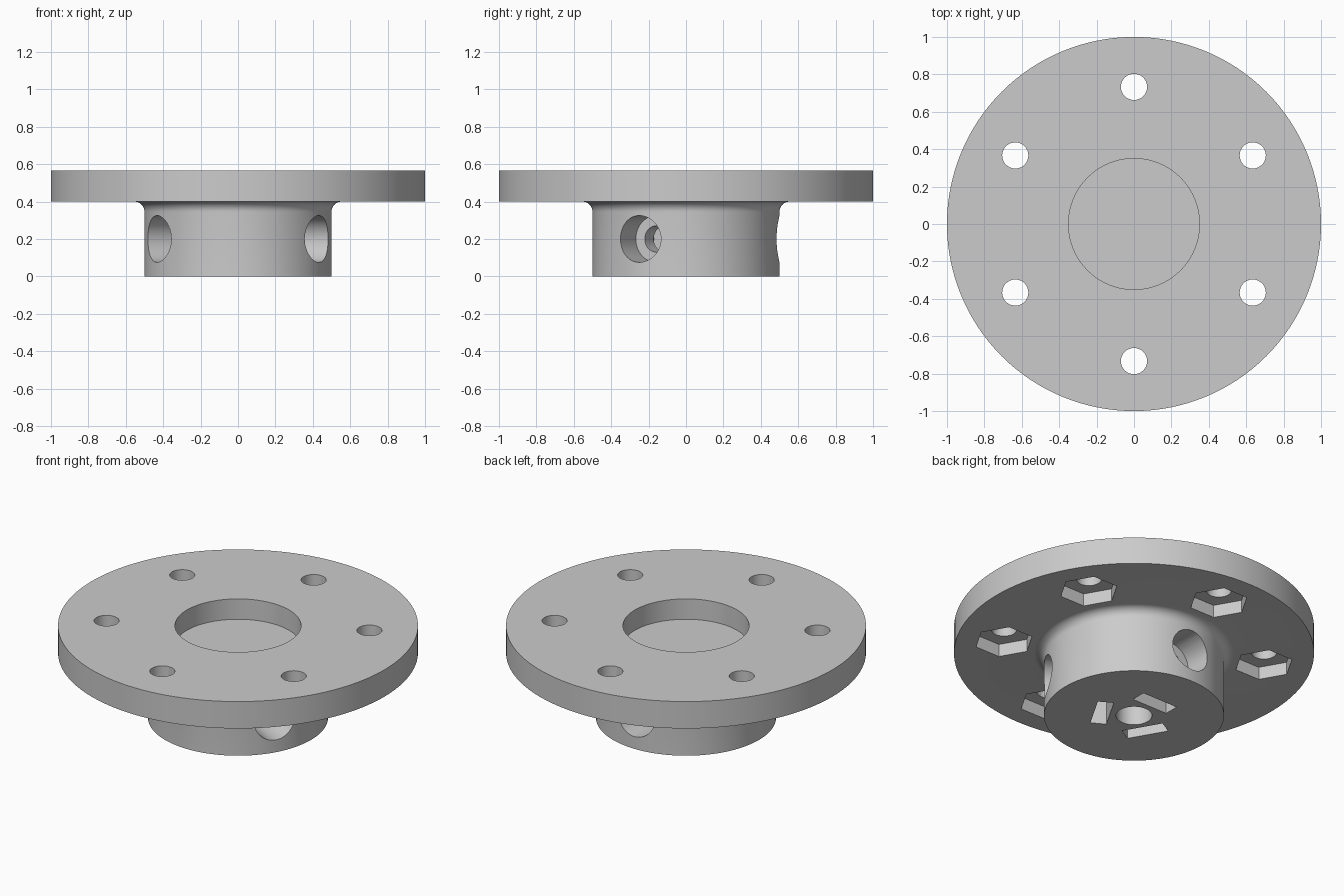
import bpy, bmesh
from math import radians, cos, sin, pi
from mathutils import Matrix

cube = bpy.data.objects.get("Cube")
if cube:
    bpy.data.objects.remove(cube, do_unlink=True)

grey = bpy.data.materials.new("plain grey")
grey.use_nodes = True
colour = (0.6, 0.6, 0.6, 1)
grey.diffuse_color = colour
grey.node_tree.nodes["Principled BSDF"].inputs["Base Color"].default_value = colour

SIDES = 128
HUB, FILLET, FLANGE_Z, TOP = 0.5, 0.055, 0.4, 0.565


def make_object(name, bm):
    bmesh.ops.recalc_face_normals(bm, faces=bm.faces)
    mesh = bpy.data.meshes.new(name)
    bm.to_mesh(mesh)
    bm.free()
    mesh.materials.append(grey)
    obj = bpy.data.objects.new(name, mesh)
    bpy.context.collection.objects.link(obj)
    return obj


def revolve(name, profile):
    """Spin an (r, z) profile, open at the axis, around z."""
    bm = bmesh.new()
    verts = [bm.verts.new((r, 0, z)) for r, z in profile]
    edges = [bm.edges.new(pair) for pair in zip(verts, verts[1:])]
    bmesh.ops.spin(bm, geom=verts + edges, axis=(0, 0, 1), cent=(0, 0, 0),
                   angle=2 * pi, steps=SIDES, use_merge=True)
    bmesh.ops.remove_doubles(bm, verts=bm.verts, dist=0.0001)
    return make_object(name, bm)


def cut(body, bm):
    """Subtract a solid from the body and discard the cutter."""
    cutter = make_object("cutter", bm)
    cutter.hide_render = True
    mod = body.modifiers.new("cut", "BOOLEAN")
    mod.operation, mod.solver, mod.object = "DIFFERENCE", "EXACT", cutter
    bpy.context.view_layer.objects.active = body
    bpy.ops.object.modifier_apply(modifier=mod.name)
    bpy.data.objects.remove(cutter, do_unlink=True)


def prism(radius, start, end, sides, place):
    """Regular prism along its local z from start to end."""
    bm = bmesh.new()
    shift = Matrix.Translation((0, 0, (start + end) / 2))
    bmesh.ops.create_cone(bm, cap_ends=True, segments=sides, radius1=radius,
                          radius2=radius, depth=end - start, matrix=place @ shift)
    return bm


# Flange and hub with top recess, blind shaft bore and fillet
fillet = [(HUB + FILLET * (1 - cos(a)), FLANGE_Z - FILLET * (1 - sin(a)))
          for a in (i * pi / 16 for i in range(9))]
profile = [(0, 0.42), (0.1, 0.42), (0.1, 0), (HUB, 0)] + fillet + [
    (1, FLANGE_Z), (1, TOP), (0.35, TOP), (0.35, 0.44), (0, 0.44)]
body = revolve("flanged_hub", profile)

# Six flange bolt holes with hexagonal nut pockets underneath
for i in range(6):
    a = radians(30 + 60 * i)
    place = Matrix.Translation((0.733 * cos(a), 0.733 * sin(a), 0))
    cut(body, prism(0.07, 0.3, 0.7, 32, place))
    hexagon = place @ Matrix.Rotation(radians(30), 4, "Z")
    cut(body, prism(0.165, 0.3, 0.477, 6, hexagon))

# Three radial set screw holes, each with a counterbore and a nut slot
for i in range(3):
    turn = Matrix.Rotation(radians(90 + 120 * i), 4, "Z")
    radial = turn @ Matrix.Translation((0, 0, 0.2)) @ Matrix.Rotation(pi / 2, 4, "Y")
    cut(body, prism(0.07, 0.05, 0.4, 32, radial))
    cut(body, prism(0.125, 0.32, 0.7, 48, radial))
    slot = bmesh.new()
    bmesh.ops.create_cube(slot, size=1, matrix=turn @ Matrix.Translation((0.18, 0, 0.12))
                          @ Matrix.Diagonal((0.09, 0.24, 0.42, 1)))
    cut(body, slot)

# Smooth the round walls, keep the machined edges crisp
bpy.ops.object.select_all(action="DESELECT")
body.select_set(True)
bpy.context.view_layer.objects.active = body
bpy.ops.object.shade_smooth_by_angle(angle=radians(30))
